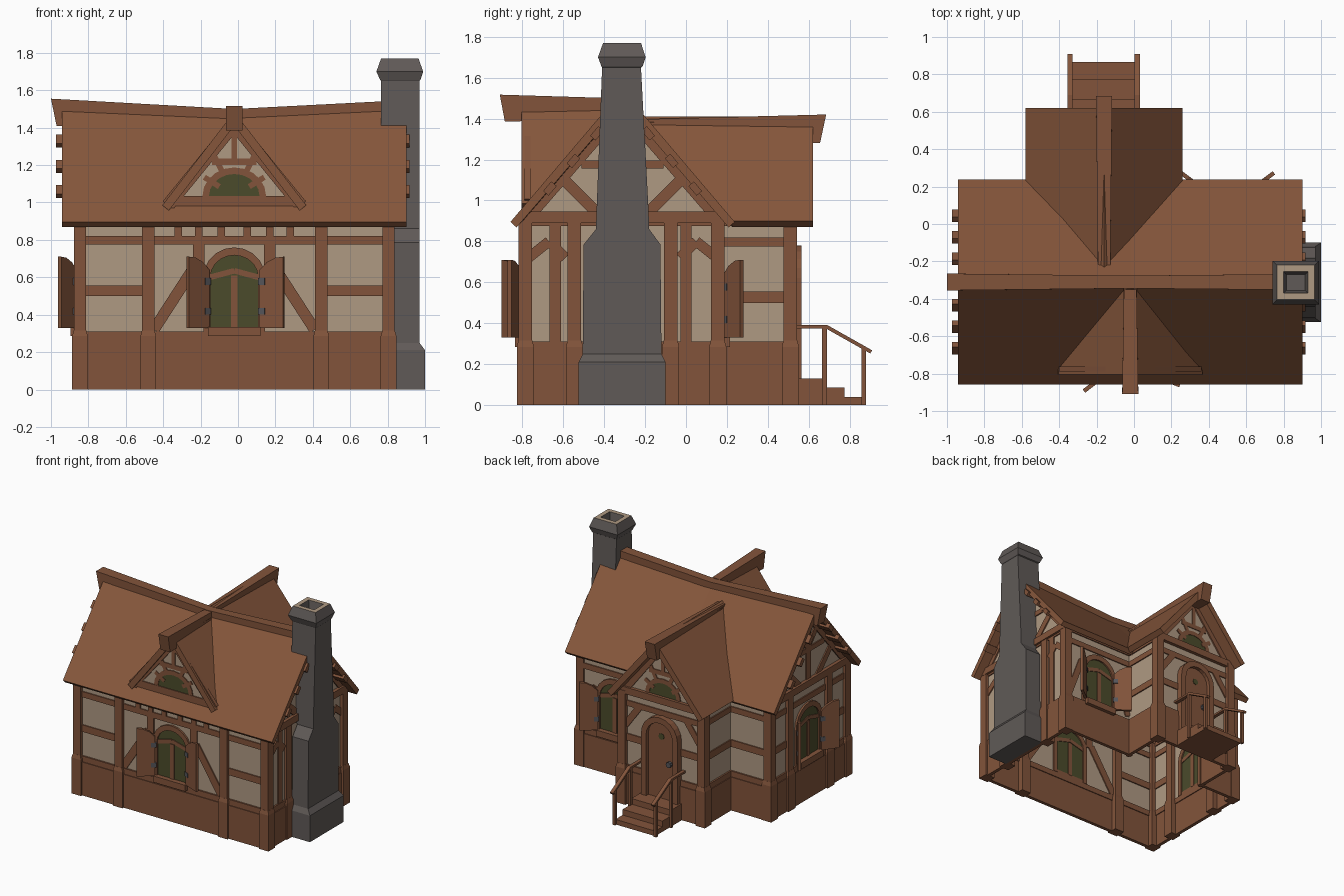
import bpy, bmesh
from math import sin, cos, pi, radians, hypot
from mathutils import Vector

if "Cube" in bpy.data.objects:
    bpy.data.objects.remove(bpy.data.objects["Cube"])

COL = {'timber': (0.223, 0.088, 0.043), 'roof_brown': (0.238, 0.094, 0.044),
       'plaster': (0.43, 0.32, 0.225), 'stone': (0.117, 0.102, 0.096),
       'glass_green': (0.07, 0.07, 0.024), 'iron': (0.09, 0.09, 0.10)}
MATS = {}
for k, c in COL.items():
    MATS[k] = bpy.data.materials.new(k)
    MATS[k].diffuse_color = (*c, 1)
KEYS = list(COL)
PARTS = {}


def loft(name, rings, mat, caps=True, closed=False):
    """Skin a list of equal-length point rings; pieces with one name share an object."""
    bm = PARTS.setdefault(name, bmesh.new())
    vs = [[bm.verts.new(p) for p in r] for r in rings]
    n, new = len(rings[0]), []
    pairs = list(zip(vs, vs[1:])) + ([(vs[-1], vs[0])] if closed else [])
    for a, b in pairs:
        new += [bm.faces.new((a[i], a[(i + 1) % n], b[(i + 1) % n], b[i])) for i in range(n)]
    if caps and not closed:
        new += [bm.faces.new(vs[0]), bm.faces.new(vs[-1])]
    bmesh.ops.recalc_face_normals(bm, faces=new)
    for f in new:
        f.material_index = KEYS.index(mat)
    return new


def frame(cx, cy, deg):
    """Wall frame: u along the wall, o outward, z up."""
    a = radians(deg)
    def f(u, o, z):
        return Vector((cx + u * cos(a) + o * sin(a), cy + u * sin(a) - o * cos(a), z))
    f.deg = deg
    return f


def prism(name, f, pts, o0, o1, mat='timber'):
    loft(name, [[f(u, o, z) for u, z in pts] for o in (o0, o1)], mat)


def rect(name, f, u0, u1, z0, z1, o0=-.012, o1=.012, mat='timber'):
    prism(name, f, [(u0, z0), (u1, z0), (u1, z1), (u0, z1)], o0, o1, mat)


def beam(name, f, a, b, w=.05, o=.012):
    l = hypot(b[0] - a[0], b[1] - a[1])
    x, z = -(b[1] - a[1]) / l * w / 2, (b[0] - a[0]) / l * w / 2
    prism(name, f, [(a[0] + x, a[1] + z), (b[0] + x, b[1] + z),
                    (b[0] - x, b[1] - z), (a[0] - x, a[1] - z)], -o, o)


def arch(uc, z0, zs, r, rz=None, n=10):
    rz = rz or r
    return [(uc + r, z0)] + [(uc + r * cos(pi * i / n), zs + rz * sin(pi * i / n))
                             for i in range(n + 1)] + [(uc - r, z0)]


def arch_frame(name, f, outer, inner, o0, o1):
    loft(name, [[f(*p) for p in ((a[0], o0, a[1]), (a[0], o1, a[1]), (b[0], o1, b[1]), (b[0], o0, b[1]))]
                for a, b in zip(outer, inner)], 'timber')


def box(name, x0, x1, y0, y1, z0, z1, mat='timber'):
    rect(name, frame(0, 0, 0), x0, x1, z0, z1, -y0, -y1, mat)


def window(f, uc, t1=37, t2=37):
    prism('window_glass', f, arch(uc, .33, .60, .135, .12), -.006, .006, 'glass_green')
    arch_frame('window_frame', f, arch(uc, .31, .60, .165, .16), arch(uc, .31, .60, .128, .118), -.015, .018)
    rect('window_frame', f, uc - .017, uc + .017, .33, .61)
    beam('window_frame', f, (uc - .13, .60), (uc, .635), .03)
    beam('window_frame', f, (uc + .13, .60), (uc, .635), .03)
    rect('window_sill', f, uc - .14, uc + .14, .285, .335, -.01, .045)
    for s, t in ((-1, t1), (1, t2)):
        h = f(uc + s * .14, .022, 0)
        sf = frame(h.x, h.y, f.deg - t if s > 0 else f.deg + 180 + t)
        prism('shutter', sf, [(0, .33), (.135, .33), (.135, .71), (.09, .705), (.04, .68), (0, .64)], -.011, .011)
        for z in (.40, .56):
            rect('shutter_hinge', sf, -.008, .03, z, z + .035, -.015, .015, 'iron')


def wall(f, h, mids=True, studs=(), top=True):
    rect('wall_plaster', f, -h, h, .27, .91, -.003, .003, 'plaster')
    rect('plinth', f, -h - .015, h + .015, 0, .265, -.005, .022)
    rect('plinth_ledge', f, -h - .01, h + .01, .265, .31, -.012, .016)
    if top:
        rect('wall_timber', f, -h, h, .775, .82)
    rect('wall_timber', f, -h, h, .875, .915)
    if mids:
        rect('wall_timber', f, -h, h, .50, .555)
    for u in studs:
        rect('wall_timber', f, u - .028, u + .028, .30, .9)


def post(x, y):
    box('corner_post', x - .033, x + .033, y - .033, y + .033, .30, .9)
    loft('post_foot', [[(x + a * s, y + b * s, z) for a, b in ((-1, -1), (1, -1), (1, 1), (-1, 1))]
                       for s, z in ((.042, 0), (.042, .285), (.034, .315))], 'timber')


FRONT, RIGHT = frame(-.02, -.79, 0), frame(.81, -.31, 90)
BACK, LEFT = frame(-.02, .17, 180), frame(-.85, -.31, 270)
WBACK = frame(-.16, .51, 180)

# front wall: side bays with rails, middle bay with braces and window
wall(FRONT, .83, mids=False)
for s in (-1, 1):
    rect('wall_timber', FRONT, min(s * .45, s * .82), max(s * .45, s * .82), .50, .555)
    beam('wall_timber', FRONT, (s * .43, .32), (s * .21, .66), .06)
    for u in (.07, .19, .30):
        rect('wall_timber', FRONT, s * u - .02, s * u + .02, .81, .88)
    rect('wall_timber', FRONT, s * .19 - .03, s * .19 + .03, .64, .8)
window(FRONT, 0, 37, 22)

# gable-end walls
wall(RIGHT, .48, mids=False, studs=(-.33, -.24, .24, .31), top=False)
for s in (-1, 1):
    beam('wall_timber', RIGHT, (s * .46, .72), (s * .36, .8), .05)
    beam('wall_timber', RIGHT, (s * .28, .72), (s * .36, .8), .05)
wall(LEFT, .48, mids=False, studs=(-.24, .24))
for s in (-1, 1):
    rect('wall_timber', LEFT, min(s * .24, s * .48), max(s * .24, s * .48), .50, .555)
window(LEFT, 0)

# back walls of the main body, either side of the wing
BR, BL = frame(.50, .17, 180), frame(-.68, .17, 180)
wall(BR, .31, mids=False)
for s in (-1, 1):
    beam('wall_timber', BR, (s * .29, .34), (s * .17, .66), .05)
window(BR, 0)
wall(BL, .17)

# wing walls
wall(frame(.19, .34, 90), .17)
wall(frame(-.51, .34, 270), .17)
wall(WBACK, .35, mids=False)
for s in (-1, 1):
    rect('wall_timber', WBACK, min(s * .14, s * .34), max(s * .14, s * .34), .50, .555)
    beam('wall_timber', WBACK, (s * .33, .62), (s * .2, .8), .05)

# posts
for x in (-.845, .805):
    for y in (-.785, .155):
        post(x, y)
for x, y in ((-.48, -.785), (.445, -.785), (.19, .51), (-.51, .51), (.80, -.545), (.80, -.075),
             (-.845, -.555), (-.845, -.065)):
    post(x, y)


def gable(f, h, z0, apex, rise, light=0, tie=.03):
    """Half-timbered triangle with optional half-round light."""
    prism('gable_plaster', f, [(-h, z0), (h, z0), (0, apex)], -.003, .003, 'plaster')
    rect('gable_tie', f, -h, h, z0 - .005, z0 + .05, -.012, tie)
    for s in (-1, 1):
        beam('gable_timber', f, (s * h, z0), (0, apex), .07, .014)
        if not light:
            beam('gable_timber', f, (s * .30, z0 + .22), (s * .10, z0 + .02), .055)
            beam('gable_timber', f, (s * .12, z0 + .44), (0, z0 + .3), .05)
    if light:
        zb = z0 + .05
        prism('gable_light', f, arch(0, zb - .01, zb, light, light * .87), -.006, .006, 'glass_green')
        arch_frame('gable_timber', f, arch(0, zb - .01, zb, light + .035, light * .87 + .035),
                   arch(0, zb - .01, zb, light, light * .87), -.01, .01)
        for u, v in ((-.16, .10), (.16, .10), (-.11, .22), (.11, .22), (0, .36)):
            beam('gable_timber', f, (u * .5, zb + v * .5), (u, zb + v), .03, .01)
        rect('gable_timber', f, -.12, .12, zb + .165, zb + .20, -.01, .01)
    else:
        rect('gable_timber', f, -.03, .03, z0, apex - .05)
        rect('gable_timber', f, -.2, .2, z0 + .26, z0 + .30)


gable(RIGHT, .49, .895, 1.46, 0)
gable(LEFT, .49, .895, 1.46, 0)
gable(WBACK, .36, .88, 1.345, 0, .12)
gable(frame(-.02, -.775, 0), .355, .985, 1.42, 0, .135, .012)

# main roof: sagging ridge, three cross-sections
R = [(-.94, 1.54), (-.02, 1.487), (.90, 1.54)]
loft('main_roof', [[(x, -.858, .895), (x, -.31, z), (x, .238, .895), (x, .208, .868),
                    (x, -.31, z - .07), (x, -.828, .868)] for x, z in R], 'roof_brown')


def slope(name, pts, t=.045):
    p = [Vector(q) for q in pts]
    n = (p[1] - p[0]).cross(p[2] - p[0]).normalized()
    n = -n if n.z > 0 else n
    loft(name, [p, [q + n * t for q in p]], 'roof_brown')


# wing roof and front dormer roof, cut back along the main roof
for s in (-1, 1):
    slope('wing_roof', [(-.16 + s * .42, .62, .90), (-.16, .62, 1.41), (-.16, -.245, 1.41), (-.16 + s * .42, .225, .90)])
    slope('dormer_roof', [(-.02 + s * .385, -.805, .985), (-.02, -.805, 1.485),
                          (-.02, -.305, 1.485), (-.02 + s * .385, -.765, .985)])


def ridge(name, secs, along_x, c):
    """Ridge beam; sections are (top position, bottom position, top z, bottom z, half width)."""
    rings = []
    for a, b, zt, zb, w in secs:
        r = [(a, -w, zt), (a, w, zt), (b, w, zb), (b, -w, zb)]
        rings.append([(p, c + q, z) if along_x else (c + q, p, z) for p, q, z in r])
    loft(name, rings, 'timber')


ridge('main_ridge', [(-1, -.97, 1.555, 1.41, .045), (-.02, -.02, 1.50, 1.39, .034), (.95, .93, 1.55, 1.41, .043)], True, -.31)
ridge('wing_ridge', [(-.22, -.22, 1.397, 1.30, .033), (.685, .655, 1.42, 1.28, .043)], False, -.16)
ridge('dormer_ridge', [(-.91, -.885, 1.517, 1.385, .043), (-.35, -.35, 1.50, 1.40, .034)], False, -.02)

# purlin ends on both verges
for s in (-1, 1):
    for d in (.125, .24, .355):
        y, z = -.31 + s * d, 1.475 - d * 1.174
        for x0, x1 in ((-.972, -.85), (.80, .918)):
            beam('purlin_end', frame((x0 + x1) / 2, 0, 90), (y - s * -.02, z - .0235), (y - s * .02, z + .0235),
                 .035, (x1 - x0) / 2)

# chimney: stacked rectangular sections with a hollow cap
S = [(0, .83, 1.0, -.525, -.10), (.21, .83, 1.0, -.525, -.10), (.25, .83, .97, -.505, -.12),
     (.785, .83, .97, -.50, -.125), (.86, .83, .97, -.44, -.18), (.95, .765, .97, -.437, -.183),
     (1.65, .765, .97, -.41, -.22), (1.655, .76, .975, -.413, -.212), (1.70, .74, .99, -.43, -.197),
     (1.77, .765, .965, -.405, -.22), (1.77, .80, .93, -.37, -.255), (1.70, .815, .915, -.355, -.27)]
for f in loft('chimney', [[(a, c, z), (b, c, z), (b, d, z), (a, d, z)] for z, a, b, c, d in S], 'stone'):
    if all(abs(v.co.z - 1.77) < 1e-4 for v in f.verts):
        f.material_index = KEYS.index('plaster')

# door in an arched surround
prism('door', WBACK, arch(0, .13, .62, .12), -.01, .026)
arch_frame('door_surround', WBACK, arch(0, .13, .62, .16), arch(0, .13, .62, .115), -.015, .055)
prism('door_light', WBACK, [(.025 * cos(i * pi / 4), .62 + .025 * sin(i * pi / 4)) for i in range(8)], .02, .03, 'glass_green')
prism('door_handle', WBACK, [(.075 + .022 * cos(i * pi / 4), .42 + .022 * sin(i * pi / 4)) for i in range(8)], .02, .05, 'iron')

# steps and handrails
for y1, z in ((.665, .13), (.775, .085), (.865, .04)):
    box('step', -.335, .015, .52, y1, 0, z)
for x in (-.342, .018):
    box('rail_post', x - .011, x + .011, .665, .688, 0, .38)
    box('rail_post', x - .011, x + .011, .858, .88, 0, .28)
    f = frame(x, 0, 90)
    beam('handrail', f, (.51, .383), (.69, .383), .016, .014)
    beam('handrail', f, (.685, .384), (.905, .26), .018, .014)

# turn every collected part into an object
for name, bm in PARTS.items():
    me = bpy.data.meshes.new(name)
    used = sorted({f.material_index for f in bm.faces})
    for f in bm.faces:
        f.material_index = used.index(f.material_index)
    bm.to_mesh(me)
    bm.free()
    for i in used:
        me.materials.append(MATS[KEYS[i]])
    bpy.context.collection.objects.link(bpy.data.objects.new(name, me))

for m in bpy.data.materials:
    if m.users and not m.is_grease_pencil:
        m.use_nodes = True
        m.node_tree.nodes["Principled BSDF"].inputs["Base Color"].default_value = m.diffuse_color
